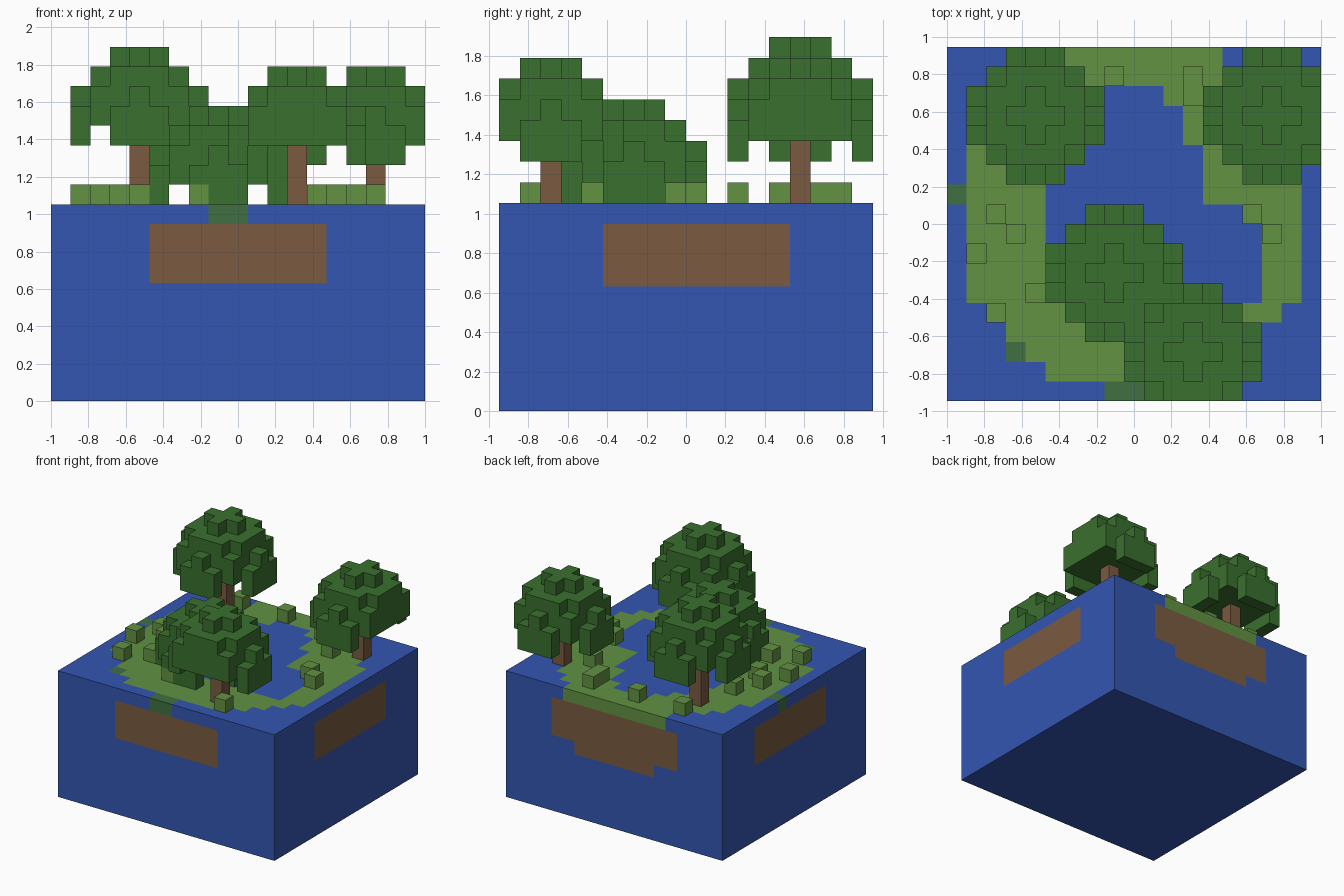
import bpy
import bmesh
from mathutils import Vector

old = bpy.data.objects.get("Cube")
if old:
    bpy.data.objects.remove(old, do_unlink=True)

NX, NY, GROUND = 19, 18, 10      # grid cells across, deep, and up to the ground
V = 2 / NX                       # size of one block


def material(name, *srgb):
    lin = [((c / 255 + 0.055) / 1.055) ** 2.4 for c in srgb] + [1.0]
    m = bpy.data.materials.new(name)
    m.use_nodes = True
    m.diffuse_color = lin
    bsdf = next(n for n in m.node_tree.nodes if n.type == 'BSDF_PRINCIPLED')
    bsdf.inputs["Base Color"].default_value = lin
    return m


WATER = material("water_blue", 52, 86, 178)
GRASS = material("grass_green", 98, 146, 66)
SHADE = material("mossy_green", 64, 112, 66)
EARTH = material("earth_brown", 123, 91, 65)
LEAF = material("leaf_green", 58, 112, 46)

# Ground plan, back row first: g grass, b grass with a bush, d moss, dot water
PLAN = [
    ".....ggggggggg.....",
    "....bgggbgggbgg....",
    "...ggggg...gbggg...",
    "..ggggg.....ggggg..",
    "..gggg......ggbgg..",
    ".ggggg.......ggggg.",
    ".ggbg........ggggg.",
    "dgggg........ggggg.",
    ".gbgg..........bgg.",
    ".ggbg...........bg.",
    ".bggg...........gg.",
    ".gggggggg.......gg.",
    ".gggbgggg.......gg.",
    "..bgggggggggggggg..",
    "...ggggbgggggggg...",
    "...dggggggggggg....",
    ".....ggggggggb.....",
    "........dd.........",
][::-1]

SIDES = [Vector(d) for d in ((1, 0, 0), (-1, 0, 0), (0, 1, 0),
                             (0, -1, 0), (0, 0, 1), (0, 0, -1))]


def build_blocks(name, cells, materials, pick=lambda cell, side: 0):
    """Make one mesh from the outer faces of a set of grid cells."""
    bm = bmesh.new()
    origin = Vector((-NX / 2, -NY / 2, 0))
    for cell in cells:
        centre = Vector(cell) + Vector((0.5, 0.5, 0.5)) + origin
        for side in SIDES:
            if tuple(int(c + s) for c, s in zip(cell, side)) in cells:
                continue
            a = Vector((side.y, side.z, side.x)) / 2
            b = side.cross(a)
            mid = centre + side / 2
            corners = (mid - a - b, mid + a - b, mid + a + b, mid - a + b)
            face = bm.faces.new([bm.verts.new(p * V) for p in corners])
            face.material_index = pick(cell, side)
    bmesh.ops.remove_doubles(bm, verts=bm.verts, dist=V / 100)
    bmesh.ops.recalc_face_normals(bm, faces=bm.faces)
    mesh = bpy.data.meshes.new(name)
    bm.to_mesh(mesh)
    bm.free()
    for m in materials:
        mesh.materials.append(m)
    obj = bpy.data.objects.new(name, mesh)
    bpy.context.collection.objects.link(obj)
    return obj


# Island base: water block, grass on the top layer, earth showing on the walls
def base_colour(cell, side):
    i, j, k = cell
    if k == GROUND - 1:
        return {".": 0, "d": 2}.get(PLAN[j][i], 1)
    if side.z:
        return 0
    high = k >= GROUND - 4
    if side.y > 0:
        from_middle = abs(i - 9)
        earth = from_middle <= 5 if high else (k == 5 and from_middle <= 3)
    elif side.y < 0:
        earth = high and abs(i - 9) <= 4
    else:
        earth = high and abs(j - 9) <= 4
    return 3 if earth else 0


base = {(i, j, k) for i in range(NX) for j in range(NY) for k in range(GROUND)}
build_blocks("island_base", base, [WATER, GRASS, SHADE, EARTH], base_colour)

# Bushes: single grass blocks on the ground
bushes = {(i, j, GROUND) for j, row in enumerate(PLAN)
          for i, mark in enumerate(row) if mark == "b"}
build_blocks("grass_bushes", bushes, [GRASS])
taken = set(bushes)


# Trees: round stepped crown with four hanging flaps, on a one-block trunk
def tree(name, ci, cj, top):
    crown = set()
    span = range(-3, 4)
    for dx in span:
        for dy in span:
            if not (0 <= ci + dx < NX and 0 <= cj + dy < NY):
                continue
            for drop, reach in enumerate((1, 5, 9, 10)):
                if dx * dx + dy * dy <= reach:
                    crown.add((ci + dx, cj + dy, top - drop))
            low, high = sorted((abs(dx), abs(dy)))
            if high == 3 and low <= 1:
                crown.add((ci + dx, cj + dy, top - 4))
    crown -= taken
    taken.update(crown)
    build_blocks(name + "_crown", crown, [LEAF])
    trunk = {(ci, cj, k) for k in range(GROUND, top - 3)}
    build_blocks(name + "_trunk", trunk, [EARTH])


tree("back_right_tree", 4, 14, 17)
tree("back_left_tree", 16, 14, 16)
tree("front_tree", 12, 2, 16)
tree("middle_tree", 8, 6, 14)
